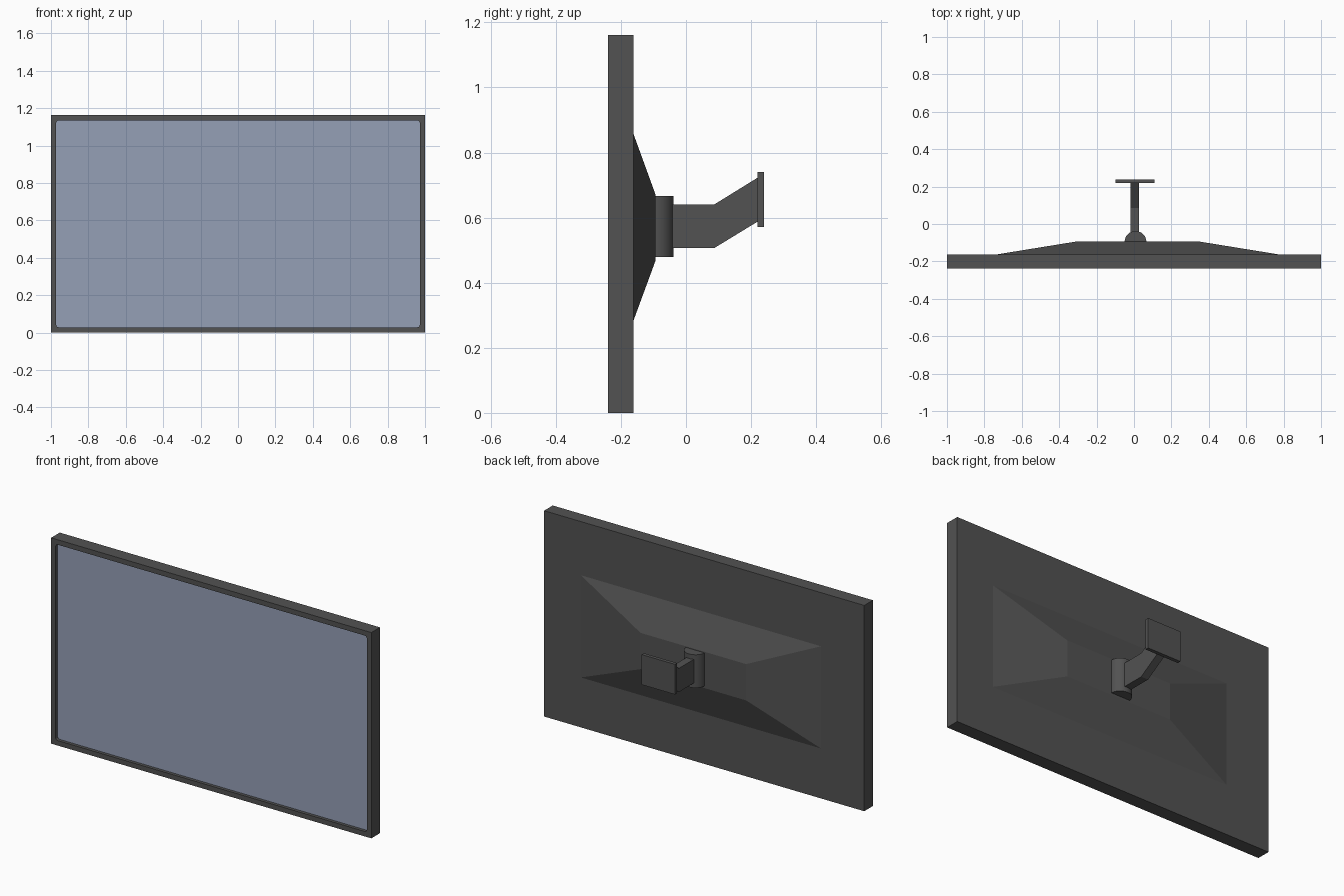
import bpy, bmesh, math

if "Cube" in bpy.data.objects:
    bpy.data.objects.remove(bpy.data.objects["Cube"])


def material(name, rgb):
    m = bpy.data.materials.new(name)
    m.diffuse_color = (*rgb, 1)
    m.use_nodes = True
    m.node_tree.nodes["Principled BSDF"].inputs["Base Color"].default_value = m.diffuse_color
    return m


GREY = material("dark grey plastic", (0.085, 0.085, 0.085))
BLUE = material("blue grey screen", (0.30, 0.35, 0.47))


def rect(x0, x1, z0, z1, y, r=0.0, n=4):
    """Rectangle loop in the xz plane with corner radius r."""
    pts = []
    corners = [(x1 - r, z1 - r), (x0 + r, z1 - r), (x0 + r, z0 + r), (x1 - r, z0 + r)]
    for i, (cx, cz) in enumerate(corners):
        for k in range(n):
            a = math.pi / 2 * (i + k / (n - 1))
            pts.append((cx + r * math.cos(a), y, cz + r * math.sin(a)))
    return pts


def loft(name, rings, mat, cap_start=True, cap_end=True):
    """Skin a list of equal-length loops, with optional end caps."""
    bm = bmesh.new()
    loops = [[bm.verts.new(p) for p in ring] for ring in rings]
    n = len(loops[0])
    for a, b in zip(loops, loops[1:]):
        for i in range(n):
            j = (i + 1) % n
            bm.faces.new((a[i], a[j], b[j], b[i]))
    if cap_start:
        bm.faces.new(loops[0])
    if cap_end:
        bm.faces.new(loops[-1])
    bmesh.ops.remove_doubles(bm, verts=bm.verts, dist=1e-5)
    bmesh.ops.recalc_face_normals(bm, faces=bm.faces)
    me = bpy.data.meshes.new(name)
    bm.to_mesh(me)
    bm.free()
    me.materials.append(mat)
    ob = bpy.data.objects.new(name, me)
    bpy.context.collection.objects.link(ob)
    return ob


FRONT, BACK, HUMP, H = -0.239, -0.162, -0.094, 1.162
opening = (-0.972, 0.972, 0.028, 1.134)

# Casing with a rounded, recessed front opening
loft("casing", [rect(-1, 1, 0, H, BACK), rect(-1, 1, 0, H, FRONT),
                rect(*opening, FRONT, 0.013), rect(*opening, FRONT + 0.02, 0.013),
                rect(-0.9, 0.9, 0.1, 1.06, FRONT + 0.03)], GREY)

# Screen panel, a thin plate at the bottom of the recess
loft("screen", [rect(*opening, FRONT + 0.018, 0.013),
                rect(*opening, FRONT + 0.022, 0.013)], BLUE)

# Tapered housing on the back
loft("rear_housing", [rect(-0.73, 0.77, 0.282, 0.859, BACK, n=2),
                      rect(-0.31, 0.35, 0.467, 0.672, HUMP, n=2)], GREY, cap_start=False)

# Upright pivot, half sunk in the housing
pivot = loft("pivot", [[(0.008 + 0.058 * math.cos(a), HUMP + 0.056 * math.sin(a), z)
                        for a in [math.tau * i / 32 for i in range(32)]]
                       for z in (0.479, 0.666)], GREY)
bpy.context.view_layer.objects.active = pivot
pivot.select_set(True)
bpy.ops.object.shade_smooth_by_angle(angle=math.radians(40))

# Bent arm from the pivot to the wall plate
loft("arm", [rect(-0.018, 0.026, z0, z1, y, n=2)
             for y, z0, z1 in ((-0.06, 0.506, 0.640), (0.086, 0.506, 0.640),
                               (0.222, 0.589, 0.724))], GREY)

# Wall plate
loft("wall_plate", [rect(-0.098, 0.110, 0.571, 0.741, y, n=2)
                    for y in (0.219, 0.239)], GREY)
